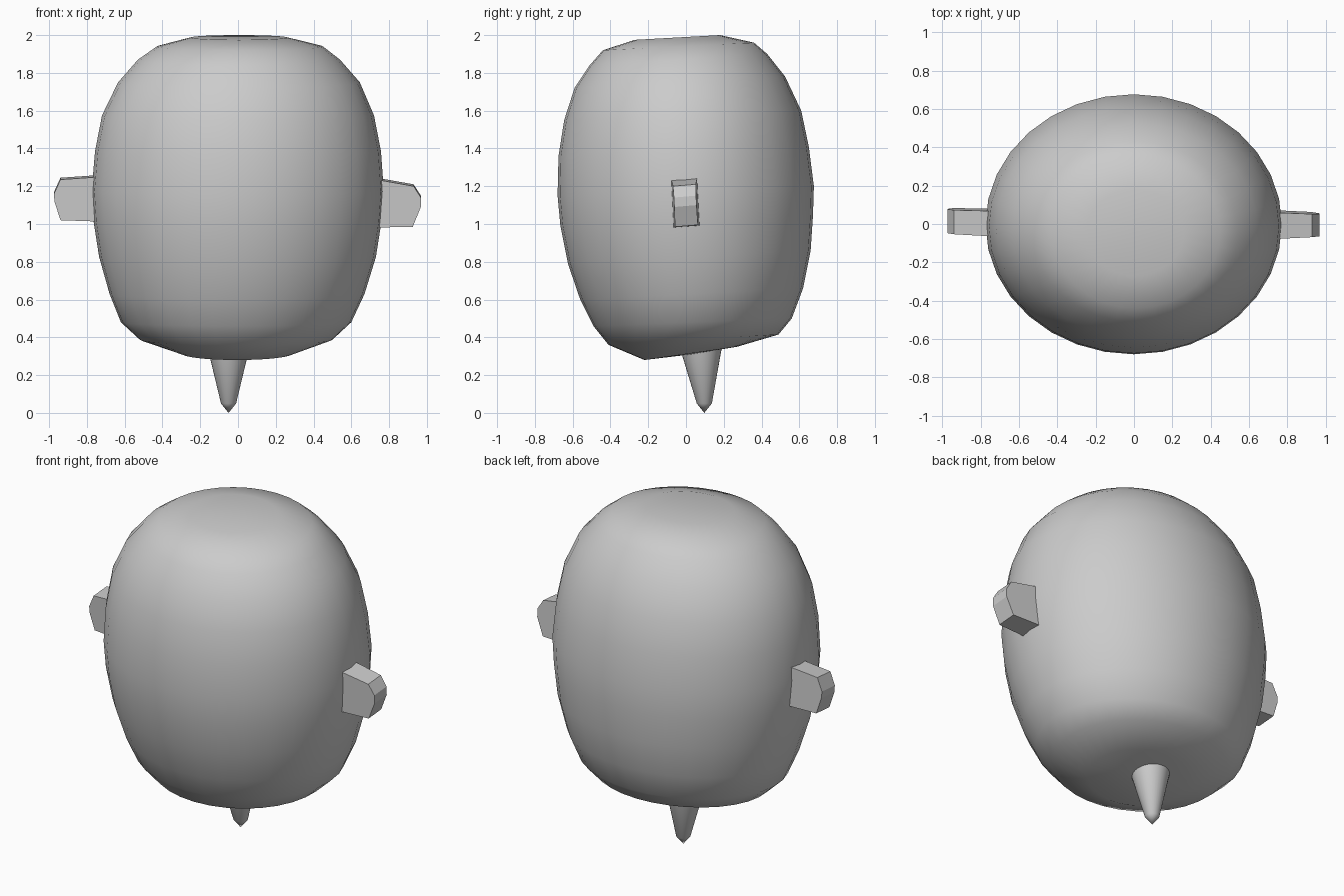
import bpy, bmesh, math

if "Cube" in bpy.data.objects:
    bpy.data.objects.remove(bpy.data.objects["Cube"])

grey = bpy.data.materials.new("plain_grey")
grey.diffuse_color = (0.6, 0.6, 0.6, 1)
grey.use_nodes = True
grey.node_tree.nodes["Principled BSDF"].inputs["Base Color"].default_value = grey.diffuse_color


def make_object(name, bm, smooth_angle=None):
    bmesh.ops.recalc_face_normals(bm, faces=bm.faces)
    mesh = bpy.data.meshes.new(name)
    bm.to_mesh(mesh)
    bm.free()
    mesh.materials.append(grey)
    ob = bpy.data.objects.new(name, mesh)
    bpy.context.collection.objects.link(ob)
    if smooth_angle:
        bpy.ops.object.select_all(action='DESELECT')
        ob.select_set(True)
        bpy.context.view_layer.objects.active = ob
        bpy.ops.object.shade_smooth_by_angle(angle=math.radians(smooth_angle))
    return ob


def loft(name, rings, bottom, top, sides, smooth_angle):
    """Skin tilted elliptical rings, closed by a point at each end.
    Ring: front y, front z, back y, back z, left x, right x."""
    bm = bmesh.new()
    loops = []
    for yf, zf, yb, zb, xl, xr in rings:
        loop = []
        for i in range(sides):
            a = 2 * math.pi * i / sides
            c, s = math.cos(a), math.sin(a)
            loop.append(bm.verts.new(((xl + xr) / 2 + (xr - xl) / 2 * c,
                                      (yf + yb) / 2 + (yb - yf) / 2 * s,
                                      (zf + zb) / 2 + (zb - zf) / 2 * s)))
        loops.append(loop)
    ends = [bm.verts.new(bottom), bm.verts.new(top)]
    for i in range(sides):
        j = (i + 1) % sides
        for lo, hi in zip(loops, loops[1:]):
            bm.faces.new((lo[i], lo[j], hi[j], hi[i]))
        bm.faces.new((ends[0], loops[0][j], loops[0][i]))
        bm.faces.new((ends[1], loops[-1][i], loops[-1][j]))
    return make_object(name, bm, smooth_angle)


# Rounded main body, leaning slightly
body_rings = [
    (-.22, .28, .27, .35, -.30, .29),
    (-.41, .36, .49, .415, -.52, .50),
    (-.49, .46, .56, .50, -.62, .60),
    (-.56, .60, .62, .66, -.68, .67),
    (-.625, .79, .66, .86, -.735, .73),
    (-.665, .99, .672, 1.04, -.765, .76),
    (-.68, 1.15, .677, 1.20, -.775, .772),
    (-.675, 1.36, .65, 1.41, -.757, .757),
    (-.645, 1.55, .61, 1.60, -.72, .72),
    (-.59, 1.72, .525, 1.78, -.635, .645),
    (-.51, 1.84, .43, 1.90, -.53, .54),
    (-.44, 1.92, .36, 1.96, -.43, .45),
    (-.27, 1.975, .18, 2.0, -.25, .26),
]
loft("body", body_rings, (0, .03, .31), (0, -.04, 1.985), 32, 60)

# Tapered spike underneath with a short pointed end
spike_rings = [(yc - r, z, yc + r, z, -.05 - r, -.05 + r)
               for yc, z, r in ((.097, .05, .04), (.08, .32, .105), (.08, .40, .125))]
loft("bottom_spike", spike_rings, (-.05, .097, 0), (-.05, .08, .42), 32, 30)


# Side tabs with chamfered, rounded outer ends
def side_tab(name, outline, front_base, front_tip, back_base, back_tip):
    bm = bmesh.new()
    sheets = []
    for y0, y1 in ((front_base, front_tip), (back_base, back_tip)):
        sheet = []
        for x, z in outline:
            t = (abs(x) - .65) / .32
            lift = .01 if y0 > 0 else 0
            sheet.append(bm.verts.new((x, y0 + (y1 - y0) * t - .05 * (z - 1.1), z + lift)))
        sheets.append(sheet)
    n = len(outline)
    bm.faces.new(sheets[0])
    bm.faces.new(sheets[1][::-1])
    for i in range(n):
        j = (i + 1) % n
        bm.faces.new((sheets[0][i], sheets[0][j], sheets[1][j], sheets[1][i]))
    make_object(name, bm)


side_tab("right_tab", [(.65, .98), (.925, .985), (.968, 1.09), (.968, 1.14),
                       (.93, 1.2), (.65, 1.25)], -.075, -.062, .07, .055)
side_tab("left_tab", [(-.65, 1.01), (-.94, 1.02), (-.972, 1.12), (-.974, 1.16),
                      (-.94, 1.235), (-.65, 1.255)], -.062, -.045, .073, .08)
